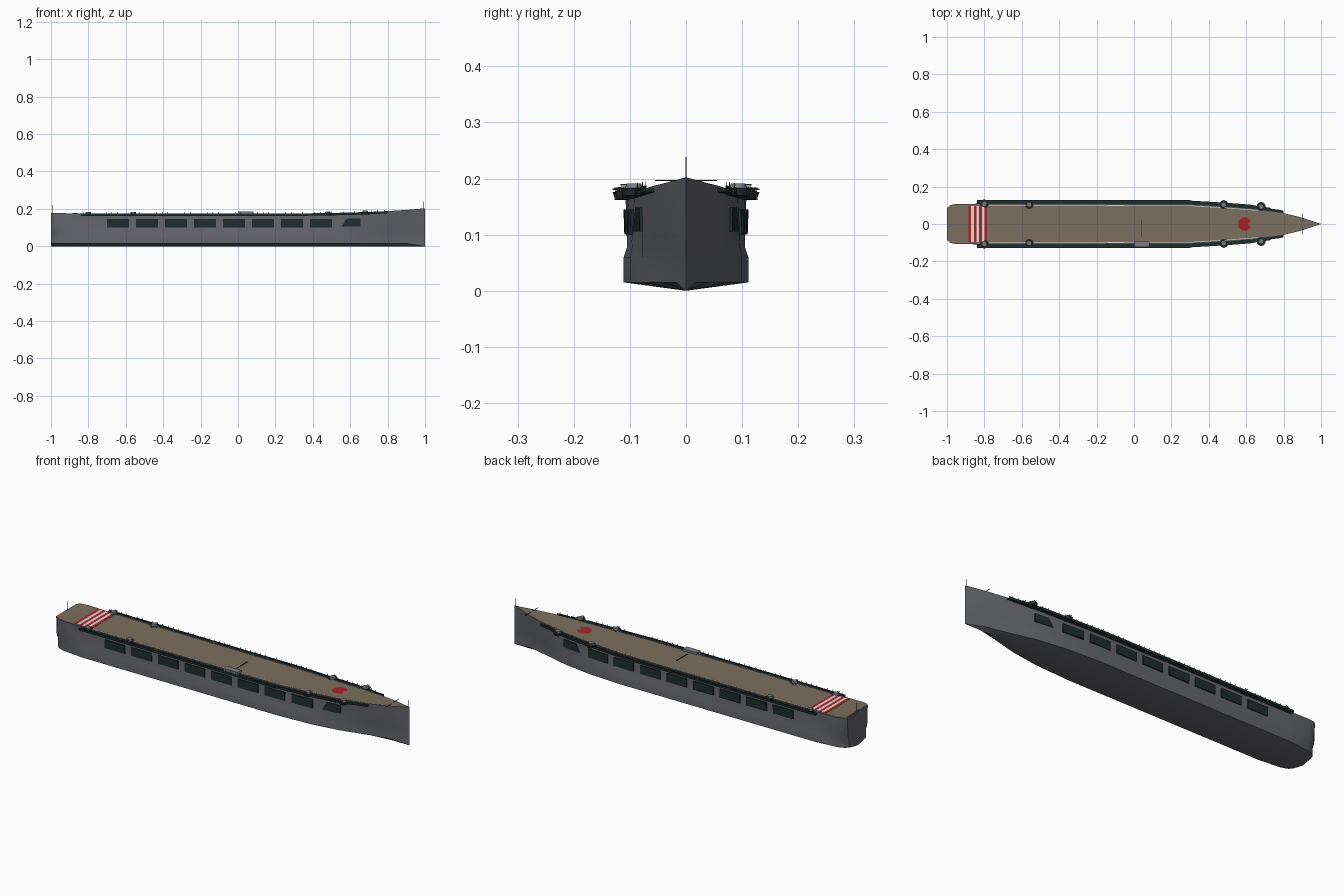
import bpy, bmesh, math
from mathutils import Matrix

cube = bpy.data.objects.get("Cube")
if cube:
    bpy.data.objects.remove(cube)


def material(name, rgb):
    m = bpy.data.materials.new(name)
    m.use_nodes = True
    m.diffuse_color = (*rgb, 1)
    m.node_tree.nodes["Principled BSDF"].inputs["Base Color"].default_value = (*rgb, 1)
    return m


GREY = material("hull grey", (0.13, 0.133, 0.15))
LIGHT = material("pale grey", (0.2, 0.21, 0.23))
DARK = material("dark green", (0.014, 0.026, 0.026))
WOOD = material("deck tan", (0.2, 0.16, 0.115))
RED = material("red", (0.42, 0.015, 0.018))
WHITE = material("white", (0.75, 0.73, 0.7))
BLACK = material("dark metal", (0.025, 0.027, 0.03))

# Hull stations: x, deck half width, side half width, bulge half width, deck height
STATIONS = [
    (-1, .085, .08, .07, .178), (-.985, .1, .095, .085, .178),
    (-.95, .108, .103, .098, .176), (-.83, .108, .104, .11, .174),
    (.3, .104, .105, .111, .173), (.5, .092, .096, .1, .176),
    (.65, .08, .078, .078, .18), (.8, .058, .045, .04, .187),
    (.9, .034, .022, .018, .193), (1, 0, 0, 0, .202)]
SIDE_Z = .078


def station(x):
    for a, b in zip(STATIONS, STATIONS[1:]):
        if x <= b[0]:
            t = (x - a[0]) / (b[0] - a[0])
            return [p + (q - p) * t for p, q in zip(a, b)]
    return STATIONS[-1]


def half(x):
    return station(x)[1]


def deck(x):
    return station(x)[4]


def hull_y(x, z):
    _, d, s, _, top = station(x)
    return s + (d - s) * (z - SIDE_Z) / (top - SIDE_Z)


def steps(x0, x1):
    return [x0] + [s[0] for s in STATIONS if x0 < s[0] < x1] + [x1]


def finish(name, bm, mat):
    bmesh.ops.recalc_face_normals(bm, faces=bm.faces)
    mesh = bpy.data.meshes.new(name)
    bm.to_mesh(mesh)
    bm.free()
    mesh.materials.append(mat)
    ob = bpy.data.objects.new(name, mesh)
    bpy.context.collection.objects.link(ob)
    return ob


def loft(name, rings, mat, end_cap=True):
    bm = bmesh.new()
    rows = [[bm.verts.new(p) for p in r] for r in rings]
    n = len(rows[0])
    for a, b in zip(rows, rows[1:]):
        for i in range(n):
            j = (i + 1) % n
            bm.faces.new((a[i], a[j], b[j], b[i]))
    bm.faces.new(rows[0])
    if end_cap:
        bm.faces.new(rows[-1])
    bmesh.ops.remove_doubles(bm, verts=bm.verts, dist=1e-5)
    return finish(name, bm, mat)


def bar(name, xs, y0, y1, z0, z1, mat):
    """Box section following x; limits are functions of x."""
    return loft(name, [[(x, y0(x), z0(x)), (x, y1(x), z0(x)),
                        (x, y1(x), z1(x)), (x, y0(x), z1(x))] for x in xs], mat)


def box(name, x0, x1, y0, y1, z0, z1, mat):
    return bar(name, (x0, x1), lambda x: y0, lambda x: y1, lambda x: z0, lambda x: z1, mat)


def cylinder(name, x, y, z0, z1, r0, r1, mat, sides=16):
    bm = bmesh.new()
    bmesh.ops.create_cone(bm, cap_ends=True, segments=sides, radius1=r0, radius2=r1,
                          depth=z1 - z0, matrix=Matrix.Translation((x, y, (z0 + z1) / 2)))
    return finish(name, bm, mat)


def deck_plate(name, x0, x1, y0, y1, lift, mat):
    return bar(name, steps(x0, x1), y0, y1, lambda x: deck(x) - .001,
               lambda x: deck(x) + lift, mat)


# Hull with flat V bottom and side bulges
rings = []
for x, d, s, b, top in STATIONS:
    port = [(b, .015 if b else 0), (b, .06), (s, SIDE_Z), (d, top)]
    rings.append([(x, 0, 0)] + [(x, y, z) for y, z in port]
                 + [(x, -y, z) for y, z in reversed(port)])
smooth = [loft("hull", rings, GREY, end_cap=False)]

# Planked flight deck and its markings
deck_plate("flight_deck", -.994, .99, lambda x: -max(half(x) - .004, .0005),
           lambda x: max(half(x) - .004, .0005), .001, WOOD)
width = .1 / 7
for i in range(7):
    x = -.885 + i * width
    deck_plate(f"stern_stripe_{i}", x, x + width, lambda x: -.096, lambda x: .096,
               .002, WHITE if i % 2 else RED)

bm = bmesh.new()
disc = []
for i in range(32):
    a = math.tau * i / 32
    r = .018 if i in (0, 1, 31) else .036
    x = .592 + r * math.cos(a)
    disc.append(bm.verts.new((x, r * math.sin(a), deck(x) + .0025)))
bm.faces.new(disc)
finish("deck_disc", bm, RED)

for side, tag in ((1, "left"), (-1, "right")):
    # Pale line along the deck edge
    deck_plate(f"edge_line_{tag}", -.78, .66, lambda x: side * (half(x) - .008),
               lambda x: side * (half(x) - .005), .002, WHITE)

    # Side openings, the foremost with a raked rear edge
    for i in range(9):
        last = i == 8
        x0, x1 = (.555, .655) if last else (-.70 + i * .155, -.583 + i * .155)
        z0, z1 = (.106, .148) if last else (.1, .145)
        corners = [(x0, z0), (x1, z0), (x1, z1), (x0 + (.025 if last else 0), z1)]
        loft(f"side_opening_{tag}_{i}",
             [[(x, side * (hull_y(x, z) + o), z) for x, z in corners]
              for o in (-.002, .005)], DARK)

    # Galleries beside the deck: floor, outer wall and rail
    for i, (x0, x1, w) in enumerate(((-.84, .3, .023), (.3, .64, .021),
                                     (.64, .73, .018), (.73, .8, .014))):
        xs = steps(x0, x1)

        def inner(x):
            return side * (half(x) - .003)

        def outer(x):
            return side * (min(half(x), .104) + w)

        def wall(x):
            return outer(x) - side * .002

        bar(f"gallery_floor_{tag}_{i}", xs, inner, outer,
            lambda x: deck(x) - .011, lambda x: deck(x) - .005, DARK)
        bar(f"gallery_wall_{tag}_{i}", xs, wall, outer,
            lambda x: deck(x) - .008, lambda x: deck(x) + .001, DARK)
        count = round((x1 - x0) / .03)
        for k in range(count):
            x = x0 + (k + .5) * (x1 - x0) / count
            y = wall(x)
            box(f"rail_post_{tag}_{i}_{k}", x - .0007, x + .0007, y - .0007, y + .0007,
                deck(x) - .006, deck(x) + .009, BLACK)

    # Round gun platforms with twin barrels
    for i, (x, y) in enumerate(((-.8, .107), (-.56, .103), (.48, .103), (.68, .093))):
        z = deck(x)
        cy = side * y
        smooth.append(cylinder(f"gun_platform_{tag}_{i}", x, cy, z - .012, z + .002,
                               .019, .024, BLACK))
        smooth.append(cylinder(f"gun_mount_{tag}_{i}", x, cy, z, z + .010,
                               .016, .013, LIGHT))
        for dx in (-.004, .004):
            a, b = sorted((cy, cy + side * .024))
            box(f"gun_barrel_{tag}_{i}_{dx}", x + dx - .0012, x + dx + .0012,
                a, b, z + .006, z + .0085, BLACK)

    # Bow spars
    a, b = sorted((side * .01, side * .055))
    box(f"bow_spar_{tag}", .898, .901, a, b, .196, .1975, BLACK)
    box(f"spar_post_{tag}", .898, .901, side * .027 - .001, side * .027 + .001,
        .18, .197, BLACK)

# Small control platform and wire barrier amidships
box("control_platform", 0, .082, -.122, -.09, .166, .185, LIGHT)
box("wire_barrier", .04, .0415, -.07, .02, .174, .178, BLACK)

# Staffs at bow and stern
cylinder("bow_staff", .993, 0, .195, .238, .0014, .001, BLACK, 6)
cylinder("stern_staff", -.994, 0, .175, .224, .0014, .001, BLACK, 6)

# Smooth shading on the curved parts
bpy.ops.object.select_all(action="DESELECT")
for ob in smooth:
    ob.select_set(True)
bpy.context.view_layer.objects.active = smooth[0]
bpy.ops.object.shade_smooth_by_angle(angle=math.radians(30))
